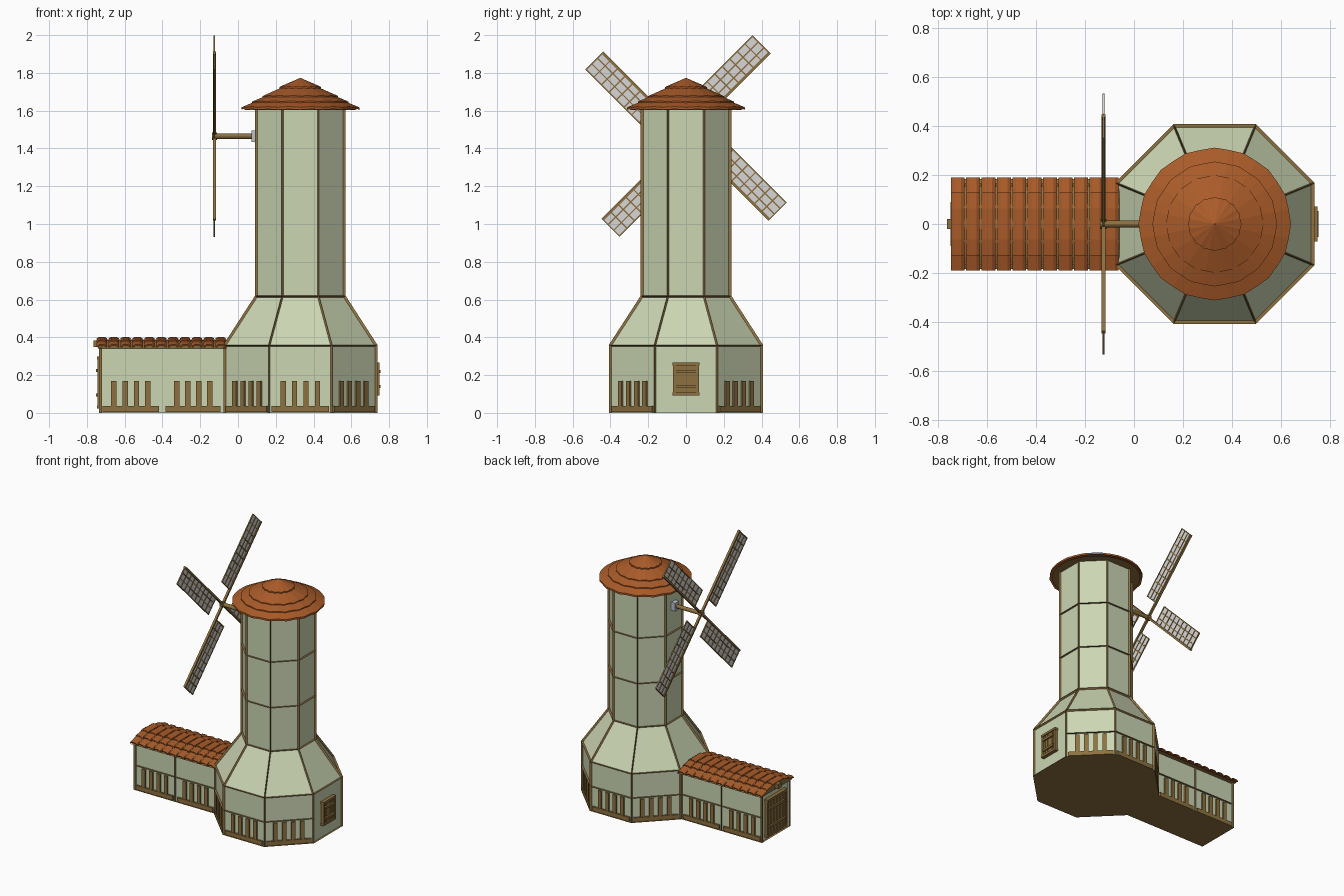
import bpy, bmesh, math
from mathutils import Matrix, Vector

cube = bpy.data.objects.get("Cube")
if cube:
    bpy.data.objects.remove(cube)


def material(name, rgb):
    m = bpy.data.materials.new(name)
    m.use_nodes = True
    m.diffuse_color = (*rgb, 1)
    m.node_tree.nodes["Principled BSDF"].inputs["Base Color"].default_value = (*rgb, 1)
    return m


TIMBER = material("timber brown", (0.27, 0.165, 0.05))
PLASTER = material("pale green plaster", (0.60, 0.67, 0.45))
TILE = material("orange clay tile", (0.40, 0.105, 0.022))
CLOTH = material("sail cloth", (0.68, 0.68, 0.68))
IRON = material("pale iron", (0.50, 0.53, 0.58))

CX = 0.33                 # tower axis
BASE_A, TOP_A = 0.408, 0.24   # octagon apothems
END_X, BARN_W = -0.735, 0.165  # barn end and half width
STEP = math.pi / 4
FRAME, SINK = 0.017, 0.014


def finish(name, bm, *mats):
    mesh = bpy.data.meshes.new(name)
    bm.to_mesh(mesh)
    bm.free()
    for m in mats:
        mesh.materials.append(m)
    ob = bpy.data.objects.new(name, mesh)
    bpy.context.collection.objects.link(ob)
    return ob


def box(bm, lo, hi, mat=Matrix()):
    lo, hi = Vector(lo), Vector(hi)
    place = Matrix.Translation((lo + hi) / 2) @ Matrix.Diagonal((*(hi - lo), 1))
    bmesh.ops.create_cube(bm, size=1, matrix=mat @ place)


def frame_panels(bm, panels):
    """Timber rim around a sunken plaster field on every panel."""
    bmesh.ops.inset_individual(bm, faces=panels, thickness=FRAME, use_even_offset=True)
    bmesh.ops.inset_individual(bm, faces=panels, thickness=0.0005, depth=-SINK)
    for f in panels:
        f.material_index = 1


def slats(bm, origin, angle, width, count=4):
    """Sill and upright slats in a lower panel facing the given angle."""
    mat = Matrix.Translation(origin) @ Matrix.Rotation(angle, 4, 'Z')
    half = width / 2 - FRAME
    box(bm, (-SINK, -half, 0.005), (-0.001, half, 0.036), mat)
    for i in range(count):
        y = -half + 2 * half * (i + 1) / (count + 1)
        box(bm, (-SINK - 0.002, y - 0.014, 0.03), (-0.003, y + 0.014, 0.168), mat)


# Octagonal tower shell, all storeys framed
bm = bmesh.new()
levels = [(0, BASE_A), (0.18, BASE_A), (0.36, BASE_A), (0.62, TOP_A),
          (0.94, TOP_A), (1.275, TOP_A), (1.625, TOP_A)]
rings = []
for z, a in levels:
    r = a / math.cos(STEP / 2)
    rings.append([bm.verts.new((CX + r * math.cos(STEP * (k - 0.5)),
                                r * math.sin(STEP * (k - 0.5)), z)) for k in range(8)])
panels = []
for k in range(8):
    j = (k + 1) % 8
    spans = [(i, i + 1) for i in range(len(rings) - 1)]
    if k == 0:                       # window side is one tall panel
        spans[:2] = [(0, 2)]
    for a, b in spans:
        panels.append(bm.faces.new((rings[a][k], rings[a][j], rings[b][j], rings[b][k])))
bm.faces.new(rings[0][::-1])
bm.faces.new(rings[-1])
frame_panels(bm, panels)
finish("tower", bm, TIMBER, PLASTER)

# Barn walls: two bays by two rows on each long side, one panel at the end
bm = bmesh.new()
MID_X, JOIN_X = -0.40, -0.075
panels = []


def quad(points):
    f = bm.faces.new([bm.verts.new(p) for p in points])
    panels.append(f)
    return f


for s in (-1, 1):
    for x0, x1 in ((END_X, MID_X), (MID_X, JOIN_X)):
        for z0, z1 in ((0, 0.18), (0.18, 0.355)):
            y = s * BARN_W
            pts = [(x0, y, z0), (x1, y, z0), (x1, y, z1), (x0, y, z1)]
            quad(pts if s < 0 else pts[::-1])
quad([(END_X, BARN_W, 0), (END_X, -BARN_W, 0), (END_X, -BARN_W, 0.355), (END_X, BARN_W, 0.355)])
frame_panels(bm, panels)
bm.faces.new([bm.verts.new(p) for p in ((END_X, -BARN_W, 0), (END_X, BARN_W, 0),
                                        (JOIN_X, BARN_W, 0), (JOIN_X, -BARN_W, 0))])
finish("barn_walls", bm, TIMBER, PLASTER)

# Slats of the lower panels
bm = bmesh.new()
side = 2 * BASE_A * math.tan(STEP / 2)
for k in (1, 2, 3, 5, 6, 7):
    n = Vector((math.cos(STEP * k), math.sin(STEP * k), 0))
    slats(bm, Vector((CX, 0, 0)) + n * BASE_A, STEP * k, side)
for s in (-1, 1):
    for x0, x1 in ((END_X, MID_X), (MID_X, JOIN_X)):
        slats(bm, ((x0 + x1) / 2, s * BARN_W, 0), s * math.pi / 2, x1 - x0)
finish("wall_slats", bm, TIMBER)


def shutter(name, x, angle, half, z0, z1, boards):
    """Boarded panel with a frame and two battens."""
    bm = bmesh.new()
    mat = Matrix.Translation((x, 0, 0)) @ Matrix.Rotation(angle, 4, 'Z')
    w = 2 * half / boards
    for i in range(boards):
        y = -half + i * w
        box(bm, (-0.02, y + 0.002, z0), (0.004, y + w - 0.002, z1), mat)
    box(bm, (-0.02, -half, z0), (0.0, half, z1), mat)
    for s in (-1, 1):
        y = s * half
        box(bm, (-0.02, y - 0.008, z0 - 0.004), (0.01, y + 0.008, z1 + 0.004), mat)
    for z in (z0, z1):
        box(bm, (-0.02, -half - 0.01, z - 0.008), (0.012, half + 0.01, z + 0.008), mat)
    for t in (0.25, 0.75):
        z = z0 + (z1 - z0) * t
        box(bm, (0, -half * 0.85, z - 0.008), (0.016, half * 0.85, z + 0.008), mat)
    return finish(name, bm, TIMBER)


shutter("window_shutter", CX + BASE_A, 0, 0.062, 0.1, 0.258, 5)
shutter("barn_door", END_X, math.pi, 0.105, 0.03, 0.29, 6)

# Barn roof: arched deck, ridge beam and rows of curved tiles
arch = [(-0.19, 0.345), (-0.128, 0.37), (-0.064, 0.387), (0, 0.393),
        (0.064, 0.387), (0.128, 0.37), (0.19, 0.345)]
bm = bmesh.new()
deck = bm.faces.new([bm.verts.new((END_X - 0.005, y * 0.97, z - 0.004)) for y, z in arch])
out = bmesh.ops.extrude_face_region(bm, geom=[deck])
bmesh.ops.translate(bm, vec=(0.68, 0, 0),
                    verts=[v for v in out["geom"] if isinstance(v, bmesh.types.BMVert)])
bmesh.ops.recalc_face_normals(bm, faces=bm.faces)
box(bm, (-0.765, -0.02, 0.348), (END_X, 0.02, 0.384))
finish("barn_roof_deck", bm, TIMBER)

bm = bmesh.new()
COLS, ROOF_X0, ROOF_X1 = 11, -0.752, -0.06
pitch = (ROOF_X1 - ROOF_X0) / COLS
for c in range(COLS):
    xs = [ROOF_X0 + pitch * (c + t) for t in (0.05, 0.28, 0.72, 0.95)]
    for (ya, za), (yb, zb) in zip(arch, arch[1:]):
        la, lb = (0.007, 0.001) if yb <= 0 else (0.001, 0.007)
        rows = [[bm.verts.new((x, y, z + lift + bump))
                 for x, bump in zip(xs, (0, 0.009, 0.009, 0))]
                for y, z, lift in ((ya, za, la), (yb, zb, lb))]
        for i in range(3):
            bm.faces.new((rows[0][i], rows[0][i + 1], rows[1][i + 1], rows[1][i]))
tiles = finish("barn_roof_tiles", bm, TILE)
mod = tiles.modifiers.new("thickness", 'SOLIDIFY')
mod.thickness = 0.007

# Tower cap: overlapping tiers of tile with a ragged lower edge
SEG = 32
bm = bmesh.new()


def cap_z(r):
    return 1.77 - 0.53 * r


def ring(r, z, jag=0.0):
    return [bm.verts.new((CX + (r - jag * (i % 2)) * math.cos(math.tau * i / SEG),
                          (r - jag * (i % 2)) * math.sin(math.tau * i / SEG),
                          z + jag * (i % 2))) for i in range(SEG)]


for inner, outer in ((0.23, 0.312), (0.17, 0.255), (0.09, 0.2), (0.002, 0.11)):
    loops = [ring(inner, cap_z(inner) + 0.004), ring(outer, cap_z(outer) + 0.013, 0.004),
             ring(outer, cap_z(outer), 0.004), ring(inner, cap_z(inner) - 0.008)]
    for a, b in zip(loops, loops[1:] + loops[:1]):
        for i in range(SEG):
            j = (i + 1) % SEG
            bm.faces.new((a[i], b[i], b[j], a[j]))
bmesh.ops.recalc_face_normals(bm, faces=bm.faces)
finish("cap_tiles", bm, TILE)

bm = bmesh.new()
bmesh.ops.create_cone(bm, cap_ends=True, segments=SEG, radius1=0.295, radius2=0, depth=0.15,
                      matrix=Matrix.Translation((CX, 0, 1.604 + 0.075)))
finish("cap_underside", bm, TIMBER)

# Axle, hub and wall bracket
HUB = Vector((-0.125, 0, 1.465))
bm = bmesh.new()
for radius, x0, x1 in ((0.014, -0.125, 0.11), (0.02, -0.138, -0.112)):
    bmesh.ops.create_cone(bm, cap_ends=True, segments=12, radius1=radius, radius2=radius,
                          depth=x1 - x0, matrix=Matrix.Translation(((x0 + x1) / 2, 0, HUB.z))
                          @ Matrix.Rotation(math.pi / 2, 4, 'Y'))
finish("axle", bm, TIMBER)
bm = bmesh.new()
box(bm, (0.072, -0.024, HUB.z - 0.03), (0.108, 0.024, HUB.z + 0.03))
finish("axle_bracket", bm, IRON)

# Four sails: pole on one edge, lattice and cloth to one side
spars, cloth = bmesh.new(), bmesh.new()
START, TIP, WIDE, ROWS = 0.11, 0.626, 0.128, 9
for k in range(4):
    mat = Matrix.Translation(HUB) @ Matrix.Rotation(STEP + k * math.pi / 2, 4, 'X')
    box(spars, (-0.008, 0, -0.007), (0.008, TIP, 0.007), mat)
    for i in range(1, 4):
        v = WIDE * i / 3
        box(spars, (-0.004, START, v - 0.007), (0.004, TIP, v), mat)
    for i in range(ROWS + 1):
        u = START + (TIP - START - 0.007) * i / ROWS
        box(spars, (-0.0045, u, 0), (0.0045, u + 0.007, WIDE), mat)
    box(cloth, (-0.0015, START, 0), (0.0015, TIP, WIDE), mat)
finish("sail_frames", spars, TIMBER)
finish("sail_cloth", cloth, CLOTH)
